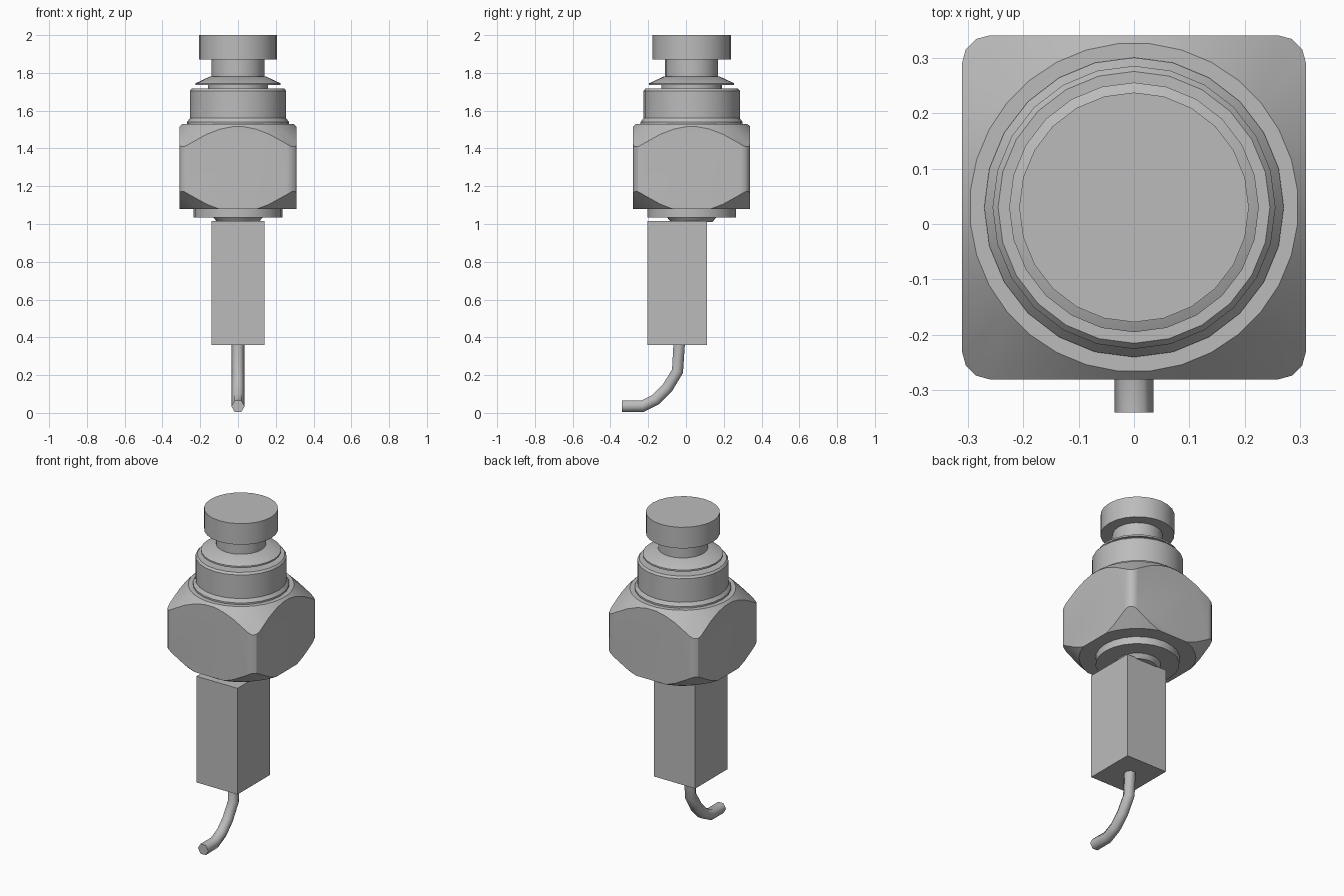
import bpy, bmesh
from math import cos, sin, radians, tau
from mathutils import Vector

cube = bpy.data.objects.get("Cube")
if cube:
    bpy.data.objects.remove(cube, do_unlink=True)

grey = bpy.data.materials.new("plain grey")
grey.use_nodes = True
grey.diffuse_color = (0.5, 0.5, 0.5, 1)
grey.node_tree.nodes["Principled BSDF"].inputs["Base Color"].default_value = grey.diffuse_color
AXIS_Y = 0.03


def finish(name, bm, smooth=False):
    bmesh.ops.recalc_face_normals(bm, faces=bm.faces)
    mesh = bpy.data.meshes.new(name)
    bm.to_mesh(mesh)
    bm.free()
    mesh.materials.append(grey)
    obj = bpy.data.objects.new(name, mesh)
    bpy.context.collection.objects.link(obj)
    if smooth:
        bpy.ops.object.select_all(action='DESELECT')
        obj.select_set(True)
        bpy.context.view_layer.objects.active = obj
        bpy.ops.object.shade_smooth_by_angle(angle=radians(30))
    return obj


def box(lo, hi):
    bm = bmesh.new()
    bmesh.ops.create_cube(bm, size=1)
    for v in bm.verts:
        v.co = [a + (b - a) * (c + 0.5) for a, b, c in zip(lo, hi, v.co)]
    return bm


def lathe(name, profile, sides=24):
    """Turn a (radius, z) profile about the upright axis and cap both ends."""
    bm = bmesh.new()
    rings = [[bm.verts.new((r * cos(tau * i / sides), AXIS_Y + r * sin(tau * i / sides), z))
              for i in range(sides)] for r, z in profile]
    for a, b in zip(rings, rings[1:]):
        for i in range(sides):
            j = (i + 1) % sides
            bm.faces.new((a[i], a[j], b[j], b[i]))
    bm.faces.new(rings[0])
    bm.faces.new(rings[-1])
    return finish(name, bm, True)


# Push button with its neck
lathe("button", [(0.14, 1.77), (0.14, 1.87), (0.207, 1.87), (0.207, 2.0)])
# Sloping washer under the button, on a narrow seat
lathe("washer", [(0.16, 1.70), (0.16, 1.735), (0.225, 1.735), (0.225, 1.745), (0.15, 1.78)])
# Collar with a softened top rim and flared foot
lathe("collar", [(0.27, 1.52), (0.27, 1.54), (0.255, 1.56), (0.255, 1.705), (0.245, 1.717)])
# Shallow plate and neck below the housing
lathe("lower_plate", [(0.11, 1.01), (0.13, 1.035), (0.235, 1.035), (0.235, 1.09)])

# Square housing with rounded upright edges and nut-like chamfered corners
bm = box((-0.31, -0.28, 1.08), (0.31, 0.34, 1.53))
upright = [e for e in bm.edges if abs(e.verts[0].co.z - e.verts[1].co.z) > 0.1]
bmesh.ops.bevel(bm, geom=upright, offset=0.05, segments=3, profile=0.5, affect='EDGES')
for z, up, slope, reach in ((1.53, 1, 1.0, 0.295), (1.08, -1, 1.0, 0.325)):
    for i in range(32):
        a = tau * i / 32
        normal = Vector((cos(a), sin(a), up * slope))
        point = Vector((reach * cos(a), AXIS_Y + reach * sin(a), z))
        cut = bmesh.ops.bisect_plane(bm, geom=bm.verts[:] + bm.edges[:] + bm.faces[:],
                                     plane_co=point, plane_no=normal, clear_outer=True)
        rim = [g for g in cut["geom_cut"] if isinstance(g, bmesh.types.BMEdge) and g.is_boundary]
        if rim:
            bmesh.ops.holes_fill(bm, edges=rim, sides=0)
finish("housing", bm, True)

# Long rectangular contact block
finish("contact_block", box((-0.14, -0.205, 0.36), (0.14, 0.11, 1.015)))

# Bent cable
curve = bpy.data.curves.new("cable", 'CURVE')
curve.dimensions = '3D'
curve.bevel_depth = 0.035
curve.bevel_resolution = 1
curve.use_fill_caps = True
path = [(-0.035, 0.38), (-0.045, 0.22), (-0.1, 0.13), (-0.16, 0.07), (-0.23, 0.035), (-0.34, 0.035)]
spline = curve.splines.new('POLY')
spline.points.add(len(path) - 1)
for p, (y, z) in zip(spline.points, path):
    p.co = (0, y, z, 1)
curve.materials.append(grey)
bpy.context.collection.objects.link(bpy.data.objects.new("cable", curve))
